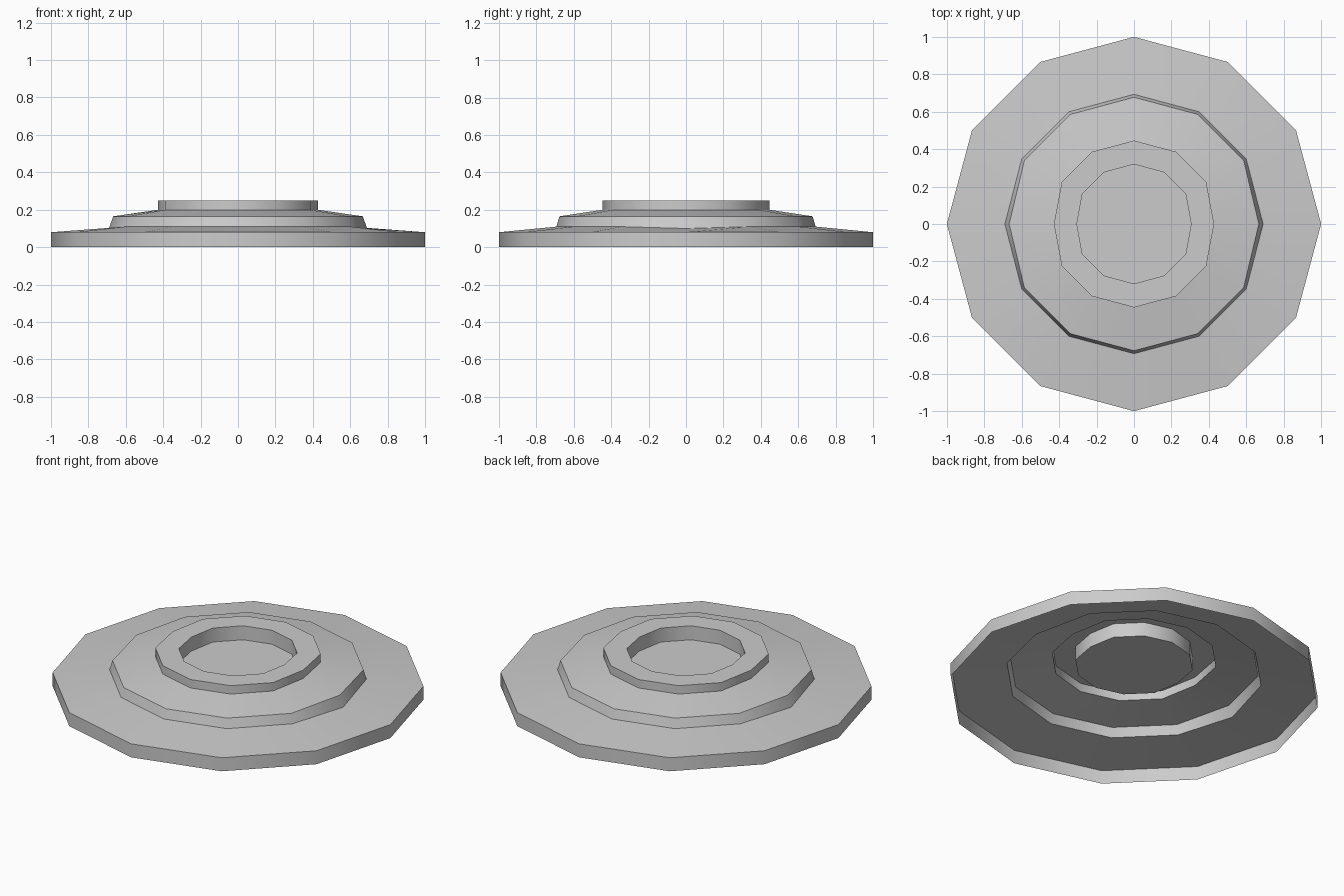
import bpy
import bmesh
from math import sin, cos, pi, radians

SIDES = 12

cube = bpy.data.objects.get("Cube")
if cube:
    bpy.data.objects.remove(cube, do_unlink=True)

grey = bpy.data.materials.new("plain grey")
grey.use_nodes = True
colour = (0.6, 0.6, 0.6, 1)
grey.diffuse_color = colour
grey.node_tree.nodes["Principled BSDF"].inputs["Base Color"].default_value = colour


def ring(bm, radius, z, side_radius=None, side_z=None):
    """Twelve-sided ring; the two corners on the x axis may be pulled in or down."""
    verts = []
    for i in range(SIDES):
        a = 2 * pi * i / SIDES
        on_side = i % (SIDES // 2) == 0
        r = side_radius if on_side and side_radius else radius
        h = side_z if on_side and side_z else z
        verts.append(bm.verts.new((r * cos(a), r * sin(a), h)))
    return verts


def shell(name, profile, floor=False):
    """Open turned sheet through the rings, listed from the outside inwards."""
    bm = bmesh.new()
    rings = [ring(bm, *p) for p in profile]
    for a, b in zip(rings, rings[1:]):
        for i in range(SIDES):
            j = (i + 1) % SIDES
            bm.faces.new((a[i], a[j], b[j], b[i]))
    if floor:
        bm.faces.new(rings[-1])
    mesh = bpy.data.meshes.new(name)
    bm.to_mesh(mesh)
    bm.free()
    mesh.materials.append(grey)
    obj = bpy.data.objects.new(name, mesh)
    bpy.context.collection.objects.link(obj)
    bpy.ops.object.select_all(action='DESELECT')
    obj.select_set(True)
    bpy.context.view_layer.objects.active = obj
    bpy.ops.object.shade_smooth_by_angle(angle=radians(35))


step_foot = (0.693, 0.11, 0.69, 0.1)
collar_foot = (0.446, 0.2, 0.428)

# Wide outer flange, open underneath
shell("flange", [(1, 0), (1, 0.08), step_foot])

# Raised step with a gently sloping top
shell("step", [step_foot, (0.677, 0.165, 0.667), collar_foot])

# Collar with a sunken round floor
shell("collar", [collar_foot, (0.446, 0.25, 0.428),
                 (0.319, 0.25, 0.305), (0.319, 0.167, 0.305)], floor=True)
